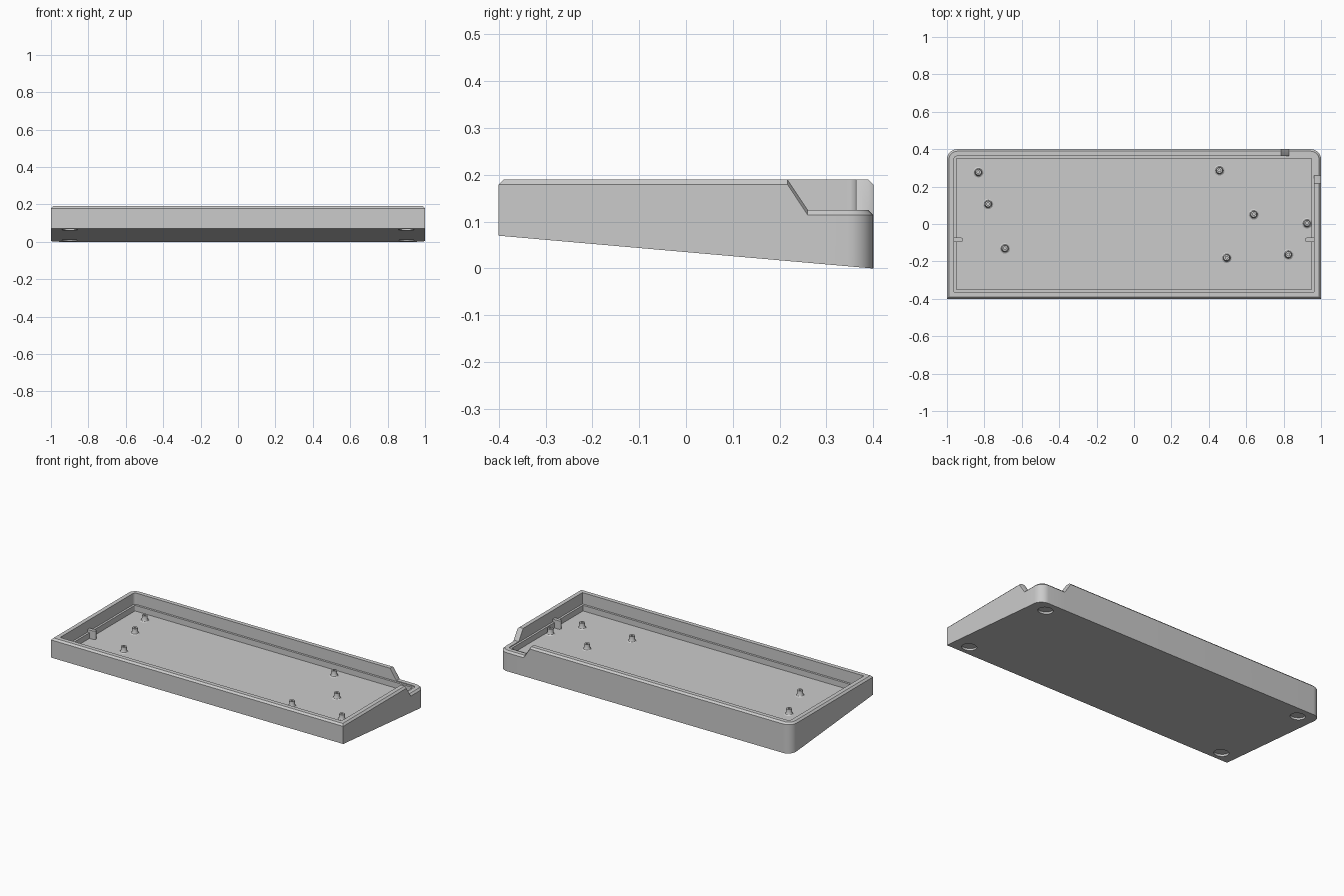
import bpy, bmesh, math
from mathutils import Vector, Matrix

if "Cube" in bpy.data.objects:
    bpy.data.objects.remove(bpy.data.objects["Cube"])

FLOOR, LEDGE, HIGH, LOW = 0.085, 0.12, 0.19, 0.125
R = 0.055                                   # rear corner radius
TILT = math.atan2(0.07, 0.8)

mat = bpy.data.materials.new("matte_grey")
mat.diffuse_color = (0.6, 0.6, 0.6, 1)
mat.use_nodes = True
mat.node_tree.nodes["Principled BSDF"].inputs["Base Color"].default_value = mat.diffuse_color


def make(name, bm):
    bmesh.ops.recalc_face_normals(bm, faces=bm.faces)
    me = bpy.data.meshes.new(name)
    bm.to_mesh(me)
    bm.free()
    me.materials.append(mat)
    ob = bpy.data.objects.new(name, me)
    bpy.context.collection.objects.link(ob)
    return ob


def smooth(ob):
    bpy.ops.object.select_all(action='DESELECT')
    ob.select_set(True)
    bpy.context.view_layer.objects.active = ob
    bpy.ops.object.shade_smooth_by_angle(angle=math.radians(30))


def under(y):
    """Height of the sloping underside."""
    return 0.07 * (0.4 - y) / 0.8


def loft(bm, rings):
    for a, b in zip(rings, rings[1:]):
        n = len(a)
        for i in range(n):
            j = (i + 1) % n
            bm.faces.new((a[i], a[j], b[j], b[i]))


# Outline stations: point, inward direction, rim height
def arc(cx, a0, h):
    out = []
    for i in range(9):
        a = math.radians(a0 + 90 * i / 8)
        d = Vector((math.cos(a), math.sin(a)))
        out.append((Vector((cx, 0.4 - R)) + d * R, -d, h))
    return out


stations = [(Vector((-1, -0.4)), Vector((1, 1)), HIGH),
            (Vector((1, -0.4)), Vector((-1, 1)), HIGH),
            (Vector((1, 0.217)), Vector((-1, 0)), HIGH),
            (Vector((1, 0.26)), Vector((-1, 0)), LOW)]
stations += arc(1 - R, 0, LOW)
stations += [(Vector((0.83, 0.4)), Vector((0, -1)), LOW),
             (Vector((0.787, 0.4)), Vector((0, -1)), HIGH)]
stations += arc(-1 + R, 90, HIGH)

# Tray: wall section (inset, height) swept round the outline, then floor and underside
section = [(0, lambda p, h: under(p.y)), (0, lambda p, h: h - 0.011),
           (0.011, lambda p, h: h), (0.037, lambda p, h: h),
           (0.037, lambda p, h: LEDGE), (0.05, lambda p, h: LEDGE),
           (0.05, lambda p, h: FLOOR)]
bm = bmesh.new()
rings = []
for d, zf in section:
    ring = []
    for p, v, h in stations:
        q = p + v * d
        ring.append(bm.verts.new((q.x, q.y, zf(p, h))))
    rings.append(ring)
loft(bm, rings)
bm.faces.new(rings[0])
bm.faces.new(rings[-1])
tray = make("tray", bm)

# Round foot recesses in the underside
bm = bmesh.new()
for x in (-0.9, 0.9):
    for y in (-0.33, 0.32):
        m = (Matrix.Translation((x, y, under(y)))
             @ Matrix.Rotation(-TILT, 4, 'X'))
        bmesh.ops.create_cone(bm, cap_ends=True, segments=32, radius1=0.042,
                              radius2=0.042, depth=0.024, matrix=m)
cutter = make("foot_recess_cutter", bm)
cutter.hide_render = True
mod = tray.modifiers.new("foot_recesses", 'BOOLEAN')
mod.operation = 'DIFFERENCE'
mod.solver = 'EXACT'
mod.object = cutter
bpy.context.view_layer.objects.active = tray
bpy.ops.object.modifier_apply(modifier=mod.name)
bpy.data.objects.remove(cutter)
smooth(tray)

# Screw posts: flared foot, straight post, blind hole
profile = [(0.028, 0), (0.021, 0.004), (0.017, 0.012), (0.016, 0.035),
           (0.007, 0.035), (0.007, 0.01)]
posts = [(-0.832, 0.277), (-0.78, 0.107), (-0.69, -0.13), (0.457, 0.287),
         (0.64, 0.052), (0.495, -0.18), (0.825, -0.163), (0.925, 0.004)]
for k, (x, y) in enumerate(posts):
    bm = bmesh.new()
    rings = []
    for r, z in profile:
        # the foot never pokes through the wall
        rings.append([bm.verts.new((min(x + r * math.cos(math.tau * i / 20), 0.949),
                                    y + r * math.sin(math.tau * i / 20), FLOOR + z))
                      for i in range(20)])
    loft(bm, rings)
    bm.faces.new(rings[0])
    bm.faces.new(rings[-1])
    smooth(make(f"screw_post_{k + 1}", bm))

# Round-ended side tabs
for side, s in (("left", -1), ("right", 1)):
    bm = bmesh.new()
    pts = [(0.965, -0.095), (0.965, -0.073)]
    pts += [(0.924 - 0.011 * math.sin(math.pi * i / 8),
             -0.084 + 0.011 * math.cos(math.pi * i / 8)) for i in range(9)]
    rings = [[bm.verts.new((s * x, y, z)) for x, y in pts]
             for z in (FLOOR - 0.002, 0.137)]
    loft(bm, rings)
    bm.faces.new(rings[0])
    bm.faces.new(rings[1])
    smooth(make(f"{side}_tab", bm))
